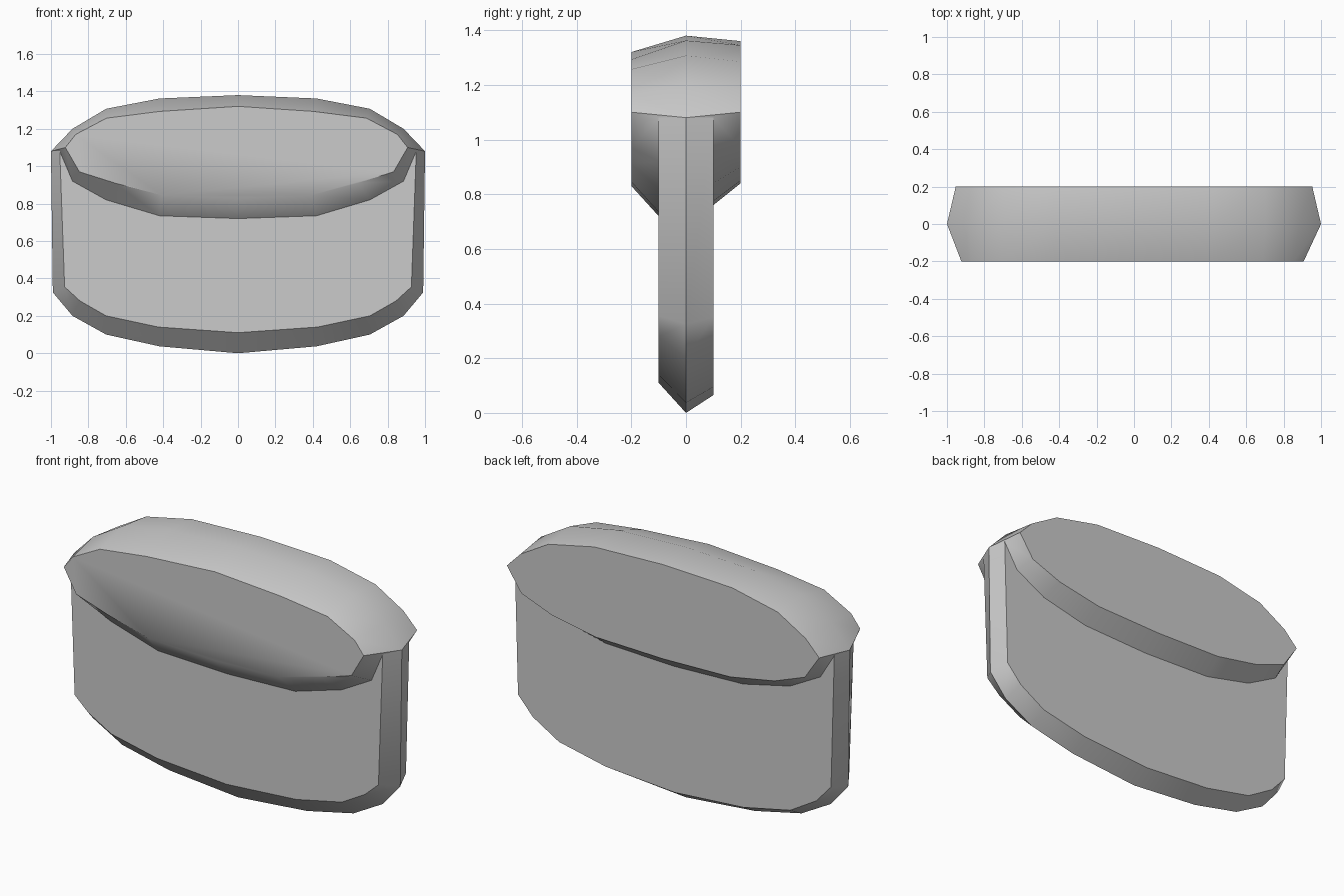
import bpy, bmesh, math

if "Cube" in bpy.data.objects:
    bpy.data.objects.remove(bpy.data.objects["Cube"])


def arc(half, y, dx=0.0):
    """Mirror a half outline (outer end first, centre last) into a full arc."""
    left = [(-x + dx, y, z) for x, z in half]
    right = [(x + dx, y, z) for x, z in reversed(half[:-1])]
    return left + [(dx * 0, y, half[-1][1])] + right if half[-1][0] else left[:-1] + [(0, y, half[-1][1])] + right


def make(name, strips, polys=()):
    """Build an object from strips between point rows, plus single faces."""
    bm = bmesh.new()
    for a, b in strips:
        va = [bm.verts.new(p) for p in a]
        vb = [bm.verts.new(p) for p in b]
        for i in range(len(a) - 1):
            bm.faces.new((va[i], va[i + 1], vb[i + 1], vb[i]))
    for pts in polys:
        bm.faces.new([bm.verts.new(p) for p in pts])
    bmesh.ops.remove_doubles(bm, verts=bm.verts, dist=0.0005)
    bmesh.ops.recalc_face_normals(bm, faces=bm.faces)
    me = bpy.data.meshes.new(name)
    bm.to_mesh(me)
    bm.free()
    ob = bpy.data.objects.new(name, me)
    bpy.context.collection.objects.link(ob)
    bpy.ops.object.select_all(action='DESELECT')
    ob.select_set(True)
    bpy.context.view_layer.objects.active = ob
    bpy.ops.object.shade_smooth_by_angle(angle=math.radians(43))
    return ob


# Oval cap outlines: upper and lower arcs of the front and back faces
front_up = arc([(.915, 1.10), (.86, 1.17), (.695, 1.257), (.41, 1.293), (0, 1.32)], -.2, -.008)
front_low = arc([(.915, 1.10), (.84, .97), (.65, .91), (.40, .845), (0, .83)], -.2, -.008)
back_up = arc([(.953, 1.10), (.87, 1.185), (.70, 1.285), (.42, 1.345), (0, 1.36)], .2)
back_low = arc([(.953, 1.10), (.865, .97), (.68, .90), (.41, .85), (0, .84)], .2)
ridge = arc([(1, 1.08), (.885, 1.20), (.705, 1.307), (.42, 1.362), (0, 1.38)], 0)

# Where the cap's underside meets the body
seam_f = arc([(.953, 1.08), (.885, .92), (.705, .82), (.42, .735), (0, .72)], -.1)
seam_b = arc([(.975, 1.08), (.89, .94), (.705, .84), (.42, .775), (0, .76)], .1)

# Flap: oval faces, curved top, bevelled underside and small end triangles
ends = [(face[i], ridge[i], seam[i])
        for face, seam in ((front_up, seam_f), (back_up, seam_b)) for i in (0, -1)]
make("flap", [(front_up, ridge), (ridge, back_up),
              (front_low, seam_f), (back_low, seam_b)],
     [front_up + front_low[-2:0:-1], back_up + back_low[-2:0:-1]] + ends)

# Body: two flat faces meeting at a ridged rim around the sides and bottom
body_f = arc([(.927, .355), (.845, .28), (.705, .20), (.425, .14), (0, .11)], -.1)
body_m = arc([(.99, .325), (.885, .20), (.705, .10), (.42, .037), (0, 0)], 0)
body_b = arc([(.955, .35), (.865, .25), (.705, .155), (.42, .095), (0, .065)], .1)


def rim(low, top):
    return [top[0]] + low + [top[-1]]


rows = [rim(body_f, seam_f), rim(body_m, ridge), rim(body_b, seam_b)]
make("pouch_body", [(seam_f, body_f), (seam_b, body_b),
                    (rows[0], rows[1]), (rows[1], rows[2])])
